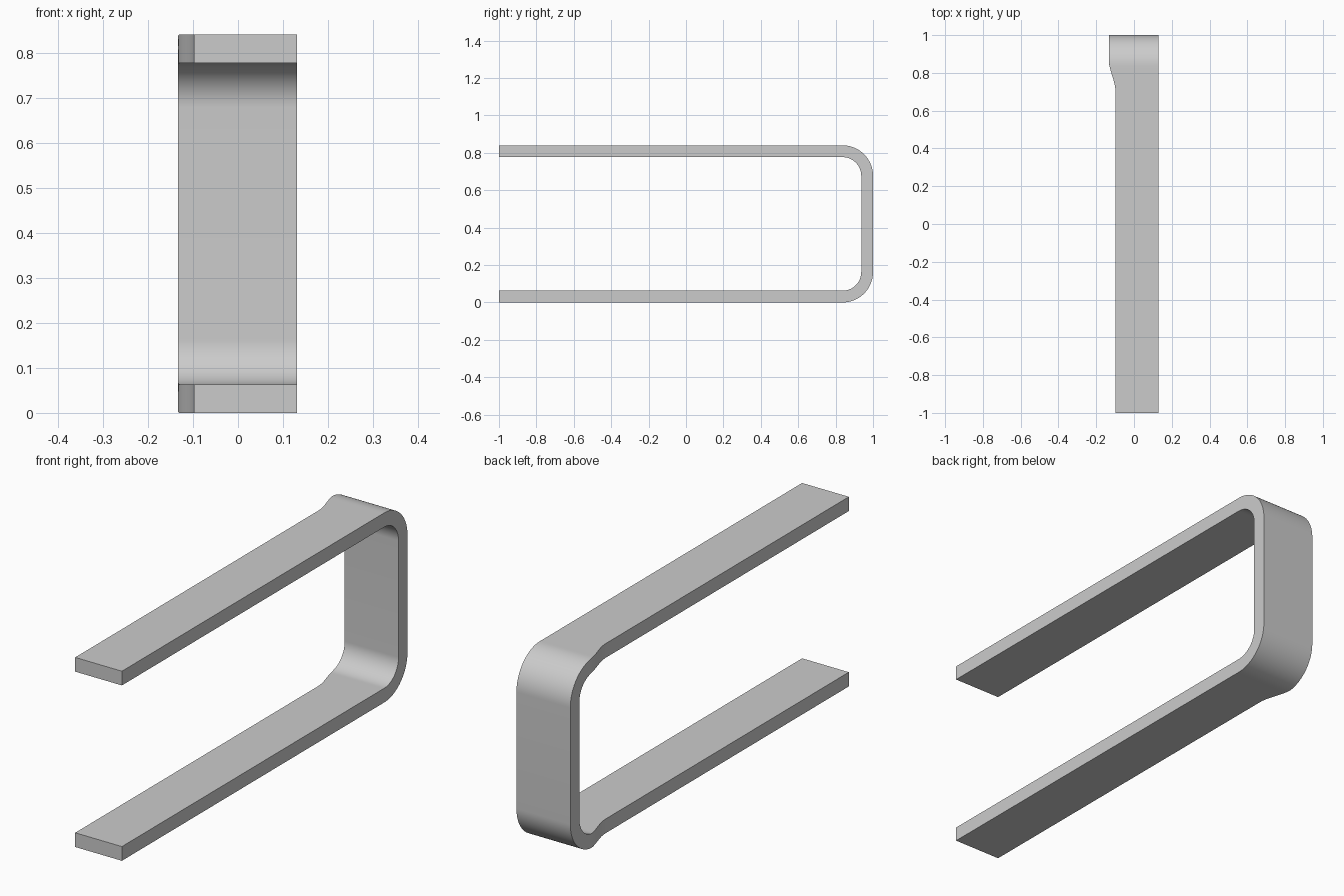
import bpy, bmesh, math

cube = bpy.data.objects.get("Cube")
if cube:
    bpy.data.objects.remove(cube, do_unlink=True)

HEIGHT, THICK = 0.84, 0.063
R_OUT, R_IN = 0.163, 0.1
RIGHT, NARROW, WIDE = 0.131, -0.098, -0.133
FLARE_START, FLARE_END = 0.70, 0.87
BEND = 1 - R_OUT          # y where the bars start to bend

grey = bpy.data.materials.new("plain_grey")
grey.use_nodes = True
colour = (0.6, 0.6, 0.6, 1)
grey.diffuse_color = colour
grey.node_tree.nodes["Principled BSDF"].inputs["Base Color"].default_value = colour


def flared_edge(y):
    """x of the shaped side: narrow along the bars, wide at the bend."""
    t = min(max((y - FLARE_START) / (FLARE_END - FLARE_START), 0), 1)
    return NARROW + (WIDE - NARROW) * t * t * (3 - 2 * t)


# Lower half of the strap profile as (outer, inner) pairs of (y, z)
ys = [-1] + [FLARE_START + (BEND - FLARE_START) * i / 12 for i in range(12)]
half = [((y, 0), (y, THICK)) for y in ys]
for i in range(25):
    a = math.pi / 2 * i / 24
    s, c = math.sin(a), math.cos(a)
    half.append(((BEND + R_OUT * s, R_OUT - R_OUT * c),
                 (BEND + R_IN * s, R_OUT - R_IN * c)))

# Mirror it to get the upper half
upper = [tuple((y, HEIGHT - z) for y, z in pair) for pair in reversed(half)]

# Four-cornered rings along the strap, bridged into a closed solid
bm = bmesh.new()
rings = []
for (yo, zo), (yi, zi) in half + upper:
    corners = [(RIGHT, yo, zo), (flared_edge(yo), yo, zo),
               (flared_edge(yi), yi, zi), (RIGHT, yi, zi)]
    rings.append([bm.verts.new(p) for p in corners])
for a, b in zip(rings, rings[1:]):
    for k in range(4):
        n = (k + 1) % 4
        bm.faces.new((a[k], a[n], b[n], b[k]))
bm.faces.new(rings[0])
bm.faces.new(rings[-1])
bmesh.ops.recalc_face_normals(bm, faces=bm.faces)

mesh = bpy.data.meshes.new("bent_strap")
bm.to_mesh(mesh)
bm.free()
mesh.materials.append(grey)
strap = bpy.data.objects.new("bent_strap", mesh)
bpy.context.collection.objects.link(strap)

# Smooth bends with crisp long edges
bpy.context.view_layer.objects.active = strap
strap.select_set(True)
bpy.ops.object.shade_smooth_by_angle(angle=math.radians(30))
